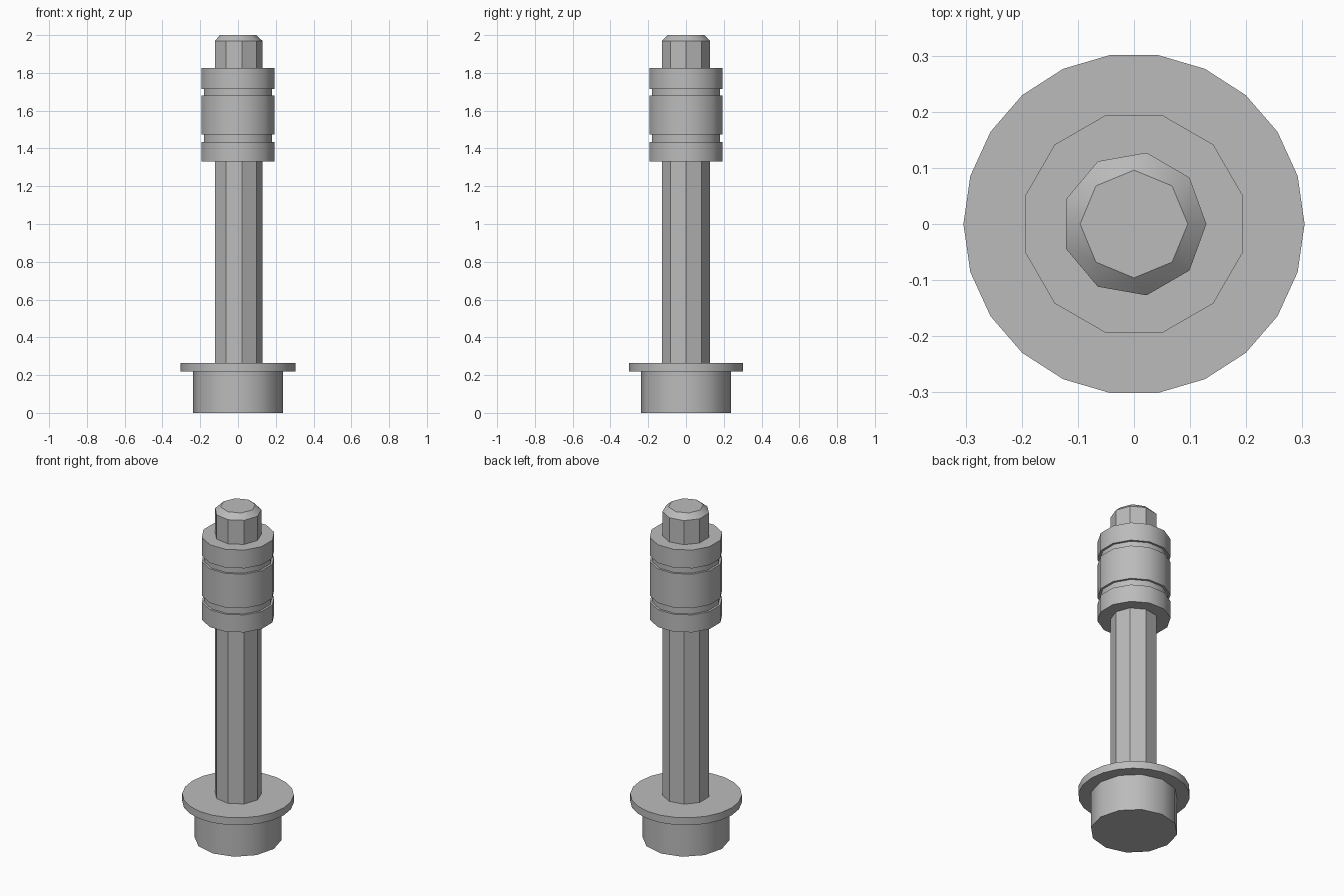
import bpy, bmesh
from math import cos, sin, tau, radians

cube = bpy.data.objects.get("Cube")
if cube:
    bpy.data.objects.remove(cube, do_unlink=True)

steel = bpy.data.materials.new("grey steel")
steel.use_nodes = True
GREY = (0.5, 0.5, 0.5, 1)
steel.diffuse_color = GREY
steel.node_tree.nodes["Principled BSDF"].inputs["Base Color"].default_value = GREY


def ring_edges(ring):
    return [(ring[i], ring[(i + 1) % len(ring)]) for i in range(len(ring))]


def stack(name, rings, phase=0.0):
    """Closed solid through polygon rings given as (sides, radius, z)."""
    bm = bmesh.new()
    loops = []
    for sides, radius, z in rings:
        angles = [tau * i / sides + radians(phase) for i in range(sides)]
        loops.append([bm.verts.new((radius * cos(a), radius * sin(a), z)) for a in angles])
    for low, high in zip(loops, loops[1:]):
        if len(low) == len(high):
            for (a, b), (c, d) in zip(ring_edges(low), ring_edges(high)):
                bm.faces.new((a, b, d, c))
        else:
            edges = []
            for a, b in ring_edges(low) + ring_edges(high):
                edges.append(bm.edges.get((a, b)) or bm.edges.new((a, b)))
            bmesh.ops.bridge_loops(bm, edges=edges)
    bm.faces.new(loops[0])
    bm.faces.new(loops[-1])
    bmesh.ops.recalc_face_normals(bm, faces=bm.faces)
    mesh = bpy.data.meshes.new(name)
    bm.to_mesh(mesh)
    bm.free()
    mesh.materials.append(steel)
    obj = bpy.data.objects.new(name, mesh)
    bpy.context.collection.objects.link(obj)
    bpy.ops.object.select_all(action='DESELECT')
    obj.select_set(True)
    bpy.context.view_layer.objects.active = obj
    bpy.ops.object.shade_smooth_by_angle(angle=radians(35))
    return obj


# Bolt head at the bottom, with a hexagonal socket in its underside
stack("bolt_head", [(12, 0.238, 0.22), (12, 0.238, 0), (6, 0.125, 0), (6, 0.125, 0.16)])

# Wide washer flange
stack("flange", [(22, 0.304, 0.22), (22, 0.304, 0.265)])

# Nine-sided shaft with a chamfered, eight-sided tip
stack("shaft", [(9, 0.129, 0.25), (9, 0.129, 1.97), (8, 0.096, 2.0)])

# Sleeve: three bands separated by two shallow grooves
bands = [(1.33, 1.435), (1.475, 1.68), (1.715, 1.825)]
sleeve = []
for i, (bottom, top) in enumerate(bands):
    if i:
        sleeve.append((12, 0.187, bottom))
    sleeve += [(12, 0.2, bottom), (12, 0.2, top)]
    if i < len(bands) - 1:
        sleeve.append((12, 0.187, top))
stack("sleeve", sleeve, phase=15)
